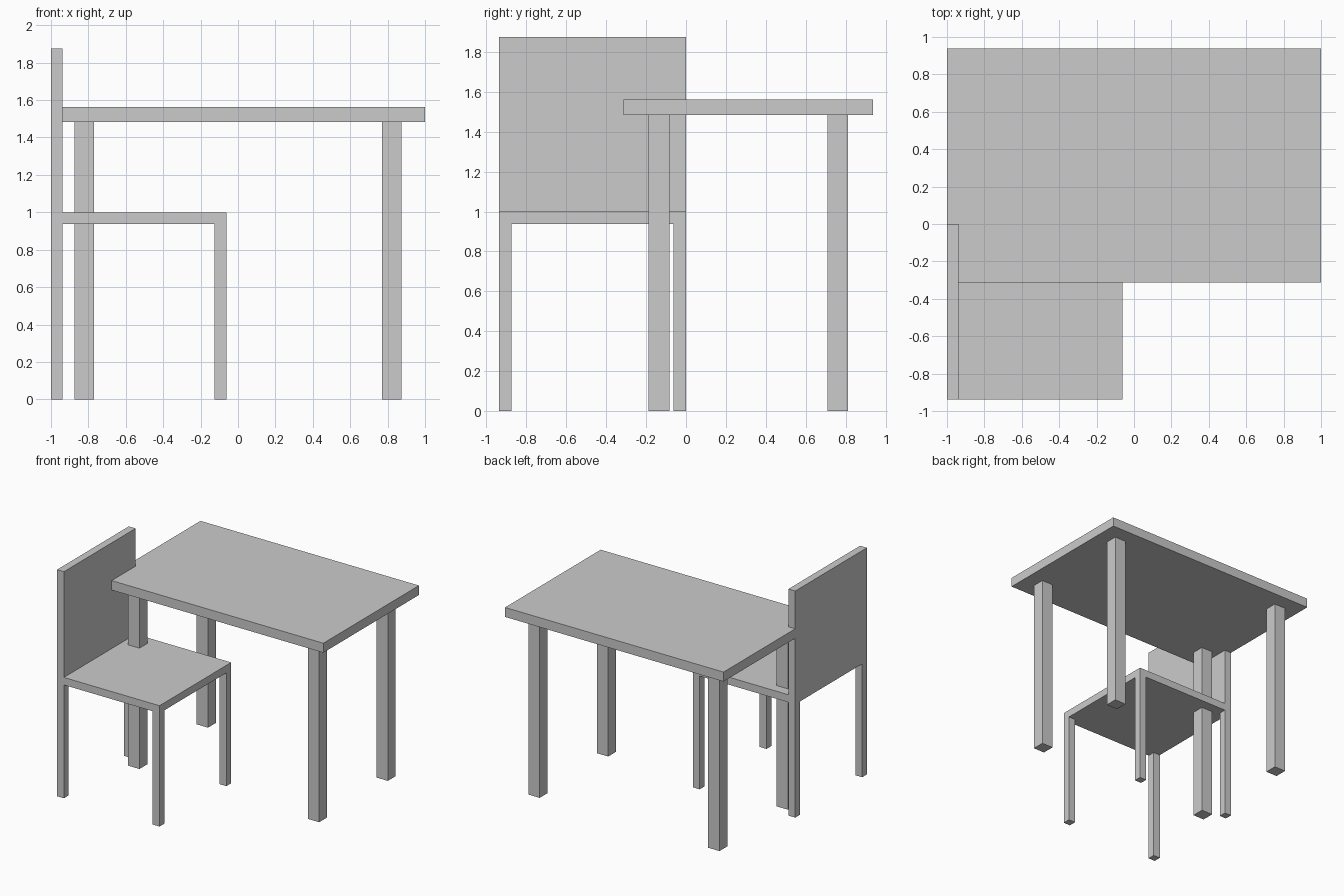
import bpy
import bmesh
from mathutils import Matrix, Vector

cube = bpy.data.objects.get("Cube")
if cube:
    bpy.data.objects.remove(cube, do_unlink=True)

# One plain grey for all the furniture
GREY = (0.6, 0.6, 0.6, 1.0)
grey = bpy.data.materials.new("light_grey")
grey.use_nodes = True
grey.diffuse_color = GREY
for node in grey.node_tree.nodes:
    if node.type == "BSDF_PRINCIPLED":
        node.inputs["Base Color"].default_value = GREY


def box(name, low, high):
    """Add a box that spans two opposite corners."""
    low, high = Vector(low), Vector(high)
    bm = bmesh.new()
    place = Matrix.Translation((low + high) / 2) @ Matrix.Diagonal((*(high - low), 1))
    bmesh.ops.create_cube(bm, size=1, matrix=place)
    mesh = bpy.data.meshes.new(name)
    bm.to_mesh(mesh)
    bm.free()
    mesh.materials.append(grey)
    obj = bpy.data.objects.new(name, mesh)
    bpy.context.collection.objects.link(obj)


def legs(prefix, x_range, y_range, inset, width, height):
    """Add four square legs at the corners of a rectangle."""
    (x0, x1), (y0, y1) = x_range, y_range
    for side, x in (("right", x0 + inset), ("left", x1 - inset - width)):
        for end, y in (("front", y0 + inset), ("back", y1 - inset - width)):
            box(f"{prefix}_leg_{end}_{side}", (x, y, 0), (x + width, y + width, height))


# Table: thick top on four inset legs
TABLE_X, TABLE_Y = (-1, 1), (-0.3125, 0.9375)
TABLE_UNDER, TABLE_TOP = 1.484, 1.5625
box("table_top", (TABLE_X[0], TABLE_Y[0], TABLE_UNDER), (TABLE_X[1], TABLE_Y[1], TABLE_TOP))
legs("table", TABLE_X, TABLE_Y, 0.125, 0.104, TABLE_UNDER)

# Chair: square seat on corner legs, solid backrest along its right edge
CHAIR_X, CHAIR_Y = (-1, -0.0625), (-0.9375, 0)
SEAT_TOP, BACK_TOP, BOARD = 1.0, 1.875, 0.0625
box("chair_seat", (CHAIR_X[0], CHAIR_Y[0], SEAT_TOP - BOARD), (CHAIR_X[1], CHAIR_Y[1], SEAT_TOP))
box("chair_backrest", (CHAIR_X[0], CHAIR_Y[0], SEAT_TOP), (CHAIR_X[0] + BOARD, CHAIR_Y[1], BACK_TOP))
legs("chair", CHAIR_X, CHAIR_Y, 0, BOARD, SEAT_TOP - BOARD)
